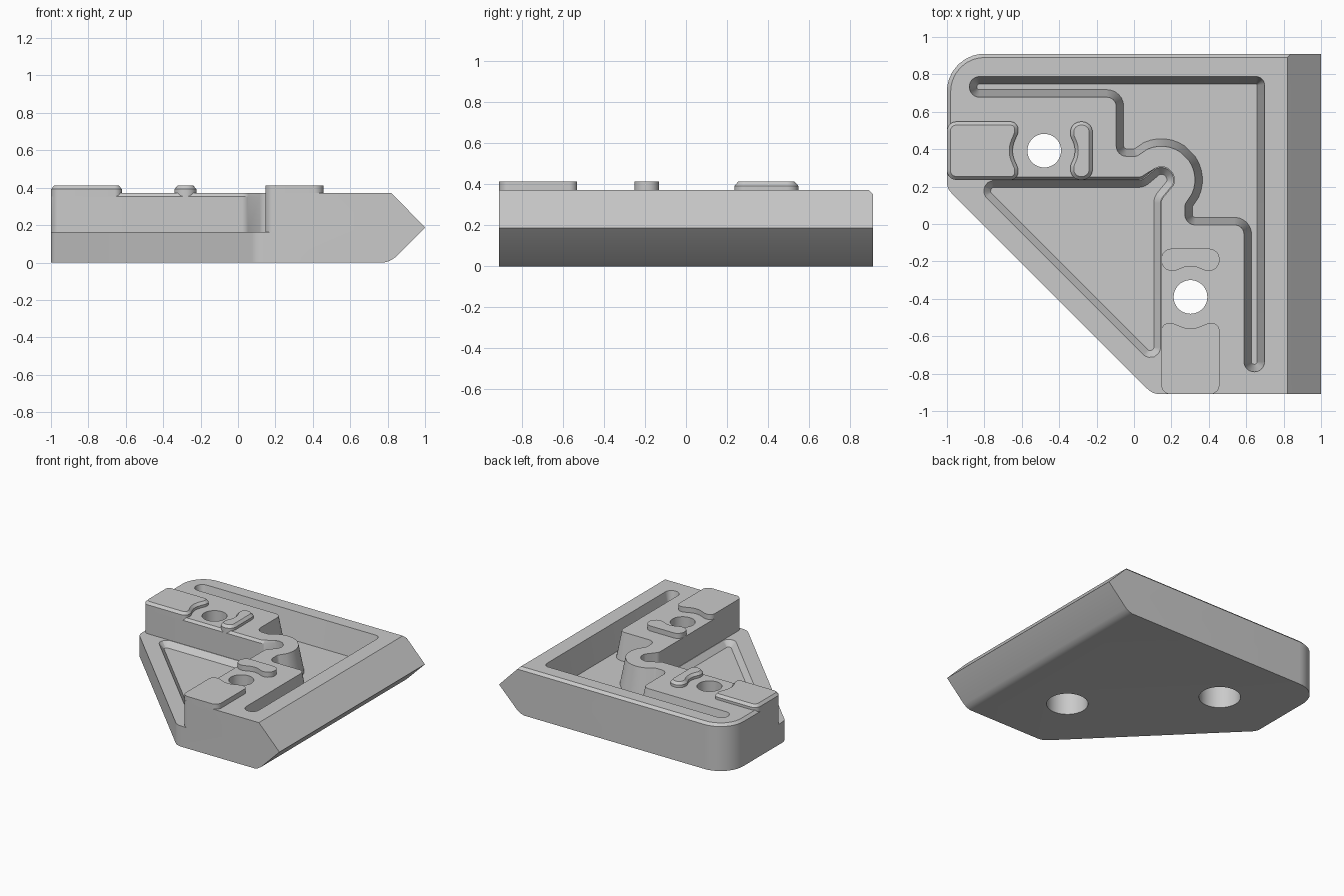
import bpy, bmesh, math
from mathutils import Vector

if "Cube" in bpy.data.objects:
    bpy.data.objects.remove(bpy.data.objects["Cube"])

grey = bpy.data.materials.new("light grey")
grey.use_nodes = True
grey.diffuse_color = (0.59, 0.59, 0.59, 1)
grey.node_tree.nodes["Principled BSDF"].inputs["Base Color"].default_value = (0.59, 0.59, 0.59, 1)

CX, CY = 0.146, 0.236     # inner corner of the raised L
STEP, RIM, TOP, PAD = 0.163, 0.352, 0.372, 0.412


def mirror(pts):
    """Reflect across the diagonal through the inner corner, reversing order."""
    return [(p[1] - CY + CX, p[0] - CX + CY) + tuple(p[2:]) for p in reversed(pts)]


def rounded(pts, seg=8):
    """Polygon with filleted corners from (x, y, radius) points."""
    out = []
    for i, (x, y, r) in enumerate(pts):
        p = Vector((x, y))
        if r == 0:
            out.append(p)
            continue
        a = (Vector(pts[i - 1][:2]) - p).normalized()
        b = (Vector(pts[(i + 1) % len(pts)][:2]) - p).normalized()
        half = a.angle(b) / 2
        centre = p + (a + b).normalized() * (r / math.sin(half))
        t0 = p + a * (r / math.tan(half)) - centre
        t1 = p + b * (r / math.tan(half)) - centre
        for k in range(seg + 1):
            out.append(centre + t0.lerp(t1, k / seg).normalized() * r)
    return out


def circle(x, y, r):
    return [Vector((x + r * math.cos(math.tau * k / 48), y + r * math.sin(math.tau * k / 48)))
            for k in range(48)]


def inset(loop, d):
    """Move a loop inwards by d."""
    n = len(loop)
    area = sum(loop[i - 1].cross(loop[i]) for i in range(n))
    s = 1 if area > 0 else -1
    out = []
    for i, p in enumerate(loop):
        e0 = (p - loop[i - 1]).normalized()
        e1 = (loop[(i + 1) % n] - p).normalized()
        n0, n1 = Vector((-e0.y, e0.x)) * s, Vector((-e1.y, e1.x)) * s
        out.append(p + (n0 + n1) * (d / (1 + n0.dot(n1))))
    return out


def loft(name, levels):
    """Closed solid through (z, loop) sections."""
    bm = bmesh.new()
    rings = [[bm.verts.new((p.x, p.y, z)) for p in loop] for z, loop in levels]
    for lo, hi in zip(rings, rings[1:]):
        for i in range(len(lo)):
            bm.faces.new((lo[i - 1], lo[i], hi[i], hi[i - 1]))
    bm.faces.new(rings[0])
    bm.faces.new(rings[-1])
    bmesh.ops.recalc_face_normals(bm, faces=bm.faces)
    mesh = bpy.data.meshes.new(name)
    bm.to_mesh(mesh)
    bm.free()
    mesh.materials.append(grey)
    obj = bpy.data.objects.new(name, mesh)
    bpy.context.collection.objects.link(obj)
    return obj


def smooth(obj):
    bpy.ops.object.select_all(action='DESELECT')
    obj.select_set(True)
    bpy.context.view_layer.objects.active = obj
    bpy.ops.object.shade_smooth_by_angle(angle=math.radians(20))


def arc(radius, start):
    """Arc about the inner corner, up to the mirror diagonal."""
    return [(CX + radius * math.cos(math.radians(a)),
             CY + radius * math.sin(math.radians(a)), 0) for a in range(start, 45, -10)]


# Plate with pointed right edge and chamfered back and left edges
def outline(right, c=0):
    return rounded([(-1 + c, 0.19, 0.08), (0.1, -0.91, 0.1), (right, -0.91, 0),
                    (right, 0.91 - c, 0), (-1 + c, 0.91 - c, 0.2 - c)])


plate = loft("corner_plate", [(0, outline(0.78)), (0.008, outline(0.81)), (0.027, outline(0.84)),
                              (0.187, outline(1)), (RIM, outline(0.84)),
                              (TOP, outline(0.82, 0.02))])

# Lowered triangular step, with rounded leg ends and a round relief at the inner corner
bulge = [(0.04, CY, 0.05)] + arc(0.07, 115)
bulge += mirror(bulge)
leg_end = [(-1.5, 0.45, 0), (-1.0005, 0.45, 0), (-1.0005, CY, 0.05)]
step = rounded(leg_end + bulge + mirror(leg_end) + [(-1.5, -1.5, 0)])
flared = [p + Vector((0, 0.015 if p.x < 0.06 and p.y > 0.2 else 0)) for p in step]
cutters = [loft("step_cutter", [(STEP, step), (RIM, step), (TOP, flared), (0.5, flared)])]

# Shallow triangular pocket with sloping sides in the step
tri = inset(rounded([(-0.89, CY, 0.058)] + bulge + [(CX, -0.8, 0.058)]), 0.004)
cutters.append(loft("triangle_pocket_cutter",
                    [(0.12, inset(tri, 0.036)), (STEP, tri), (STEP + 0.005, tri)]))

# Drafted L-shaped pocket around the inner corner
half = [(-0.88, 0.788, 0.053), (-0.88, 0.678, 0.053), (-0.095, 0.678, 0.05),
        (-0.095, 0.362, 0.055), (0.015, 0.362, 0.04)] + arc(0.18, 115)
pocket = rounded(half + mirror(half) + [(0.698, 0.788, 0.045)])
cutters.append(loft("long_pocket_cutter",
                    [(STEP, inset(pocket, 0.04)), (TOP, pocket), (0.5, pocket)]))

# Screw holes, counterbored from below
hole = [(-0.48, 0.392)]
for x, y in hole + mirror(hole):
    cutters.append(loft("hole_cutter", [(-0.1, circle(x, y, 0.15)), (0.2, circle(x, y, 0.15)),
                                        (0.2, circle(x, y, 0.09)), (0.6, circle(x, y, 0.09))]))

for cutter in cutters:
    cutter.hide_render = True
    mod = plate.modifiers.new(cutter.name, 'BOOLEAN')
    mod.operation, mod.solver, mod.object = 'DIFFERENCE', 'EXACT', cutter
bpy.context.view_layer.update()
cut_mesh = bpy.data.meshes.new_from_object(
    plate.evaluated_get(bpy.context.evaluated_depsgraph_get()))
plate.modifiers.clear()
plate.data = cut_mesh
for cutter in cutters:
    bpy.data.objects.remove(cutter)
smooth(plate)

# Raised pads either side of each hole: chamfered on the left leg, plain on the other
big = [(-1, CY, 0.05), (-0.62, CY, 0.04), (-0.62, 0.297, 0.05), (-0.66, 0.392, 0.13),
       (-0.62, 0.487, 0.05), (-0.62, 0.547, 0.04), (-1, 0.547, 0.05)]
small = [(-0.222, CY, 0.055), (-0.222, 0.547, 0.055), (-0.34, 0.547, 0.055),
         (-0.34, 0.472, 0.05), (-0.305, 0.392, 0.12), (-0.34, 0.312, 0.05), (-0.34, CY, 0.055)]
for name, pts in (("large_pad", big), ("small_pad", small)):
    loop = rounded(pts)
    smooth(loft("back_" + name, [(RIM, loop), (PAD - 0.02, loop), (PAD, inset(loop, 0.018))]))
    loop = rounded(mirror(pts))
    smooth(loft("front_" + name, [(RIM, loop), (PAD, loop)]))
